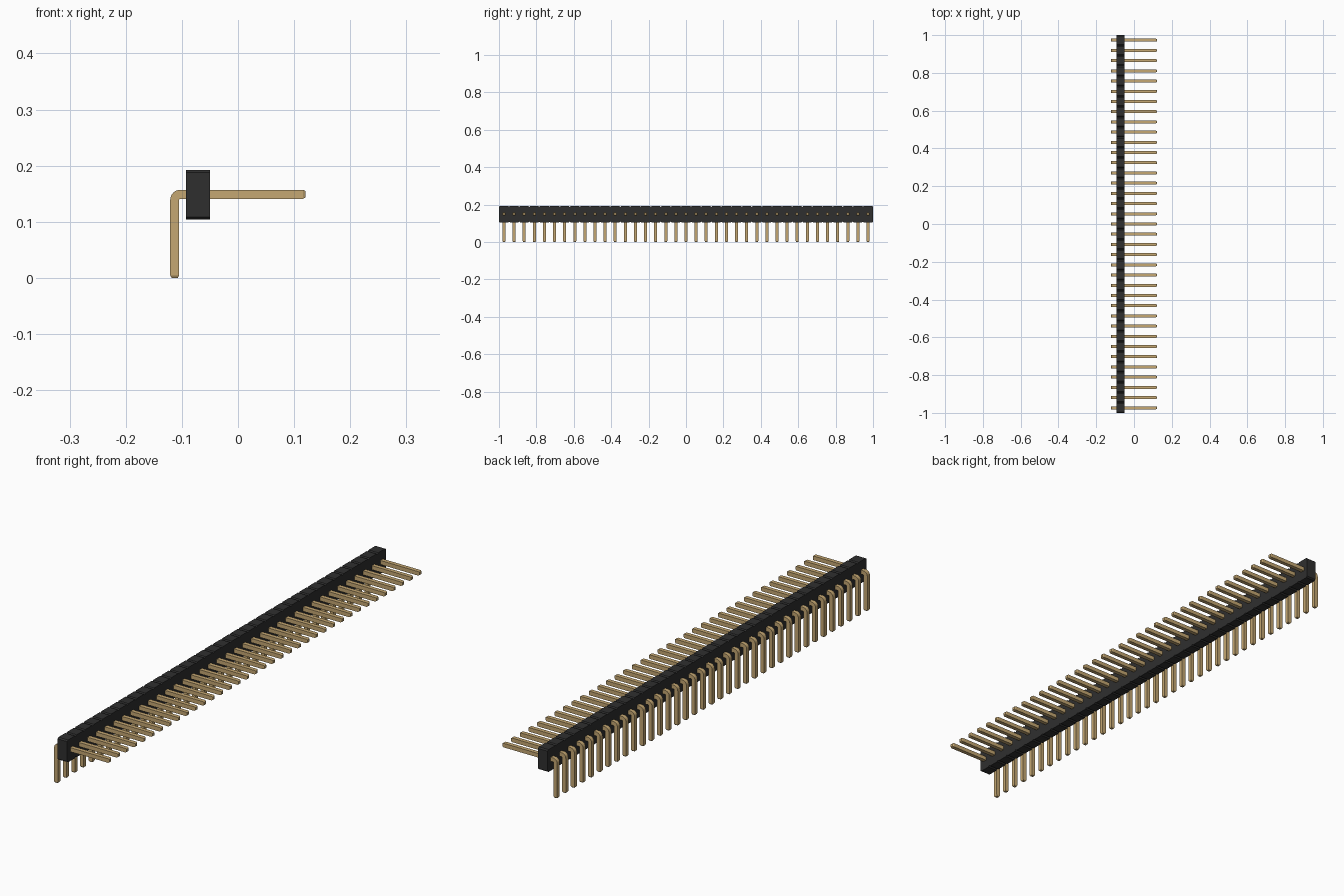
import bpy, bmesh, math
from mathutils import Vector

cube = bpy.data.objects.get("Cube")
if cube:
    bpy.data.objects.remove(cube, do_unlink=True)

COUNT = 37
PITCH = 2.0 / COUNT
HALF = 0.008          # half thickness of a pin


def material(name, color):
    m = bpy.data.materials.new(name)
    m.use_nodes = True
    m.diffuse_color = (*color, 1)
    m.node_tree.nodes["Principled BSDF"].inputs["Base Color"].default_value = (*color, 1)
    return m


def finish(name, bm, mat):
    bmesh.ops.recalc_face_normals(bm, faces=bm.faces[:])
    me = bpy.data.meshes.new(name)
    bm.to_mesh(me)
    bm.free()
    me.materials.append(mat)
    ob = bpy.data.objects.new(name, me)
    bpy.context.collection.objects.link(ob)
    return ob


black = material("black plastic", (0.028, 0.028, 0.028))
gold = material("gold metal", (0.56, 0.39, 0.17))

# Housing: side profile with a shallow V notch between units, extruded across x
X0, X1, Z0, Z1 = -0.0925, -0.05, 0.104, 0.1925
CUT, DEPTH = 0.0055, 0.0045
top, bottom = [], []
for i in range(COUNT):
    y0, y1 = -1 + i * PITCH, -1 + (i + 1) * PITCH
    for y, d in ((y0, DEPTH), (y0 + CUT, 0), (y1 - CUT, 0)):
        top.append((y, Z1 - d))
        bottom.append((y, Z0 + d))
top.append((1, Z1 - DEPTH))
bottom.append((1, Z0 + DEPTH))

bm = bmesh.new()
rows = [[bm.verts.new((x, y, z)) for y, z in line]
        for x, line in ((X0, bottom), (X0, top), (X1, top), (X1, bottom))]
for a, b in zip(rows, rows[1:] + rows[:1]):
    for i in range(len(a) - 1):
        bm.faces.new((a[i], a[i + 1], b[i + 1], b[i]))
for k in (0, -1):
    bm.faces.new([r[k] for r in rows])
finish("housing", bm, black)

# Pin: square section swept round a right-angle bend, with tapered tips
ZC, XC = 0.149, -0.1128           # centre lines of the two legs
R = HALF + 0.002                  # bend radius of the centre line
TIP = 0.0045
centre = Vector((XC + R, 0, ZC - R))
# each station: centre point, direction of the outer side, half size
stations = [(Vector((XC, 0, 0)), math.pi, HALF - 0.0025),
            (Vector((XC, 0, TIP)), math.pi, HALF)]
BEND = 6
for i in range(BEND + 1):
    a = math.pi - math.pi / 2 * i / BEND
    stations.append((centre + R * Vector((math.cos(a), 0, math.sin(a))), a, HALF))
stations += [(Vector((0.1205 - TIP, 0, ZC)), math.pi / 2, HALF),
             (Vector((0.1205, 0, ZC)), math.pi / 2, HALF - 0.0025)]

bm = bmesh.new()
rings = []
for p, a, h in stations:
    out = Vector((math.cos(a), 0, math.sin(a))) * h
    side = Vector((0, h, 0))
    rings.append([bm.verts.new(p + out * s + side * t)
                  for s, t in ((1, 1), (1, -1), (-1, -1), (-1, 1))])
for a, b in zip(rings, rings[1:]):
    for i in range(4):
        j = (i + 1) % 4
        bm.faces.new((a[i], a[j], b[j], b[i]))
bm.faces.new(rings[0])
bm.faces.new(rings[-1])
pins = finish("pins", bm, gold)
pins.location.y = -1 + PITCH / 2

# Repeat the pin along the housing
arr = pins.modifiers.new("row", 'ARRAY')
arr.count = COUNT
arr.use_relative_offset = False
arr.use_constant_offset = True
arr.constant_offset_displace = (0, PITCH, 0)

# Smooth the bend, keep the square edges
bpy.ops.object.select_all(action='DESELECT')
pins.select_set(True)
bpy.context.view_layer.objects.active = pins
bpy.ops.object.shade_smooth_by_angle(angle=math.radians(25))
